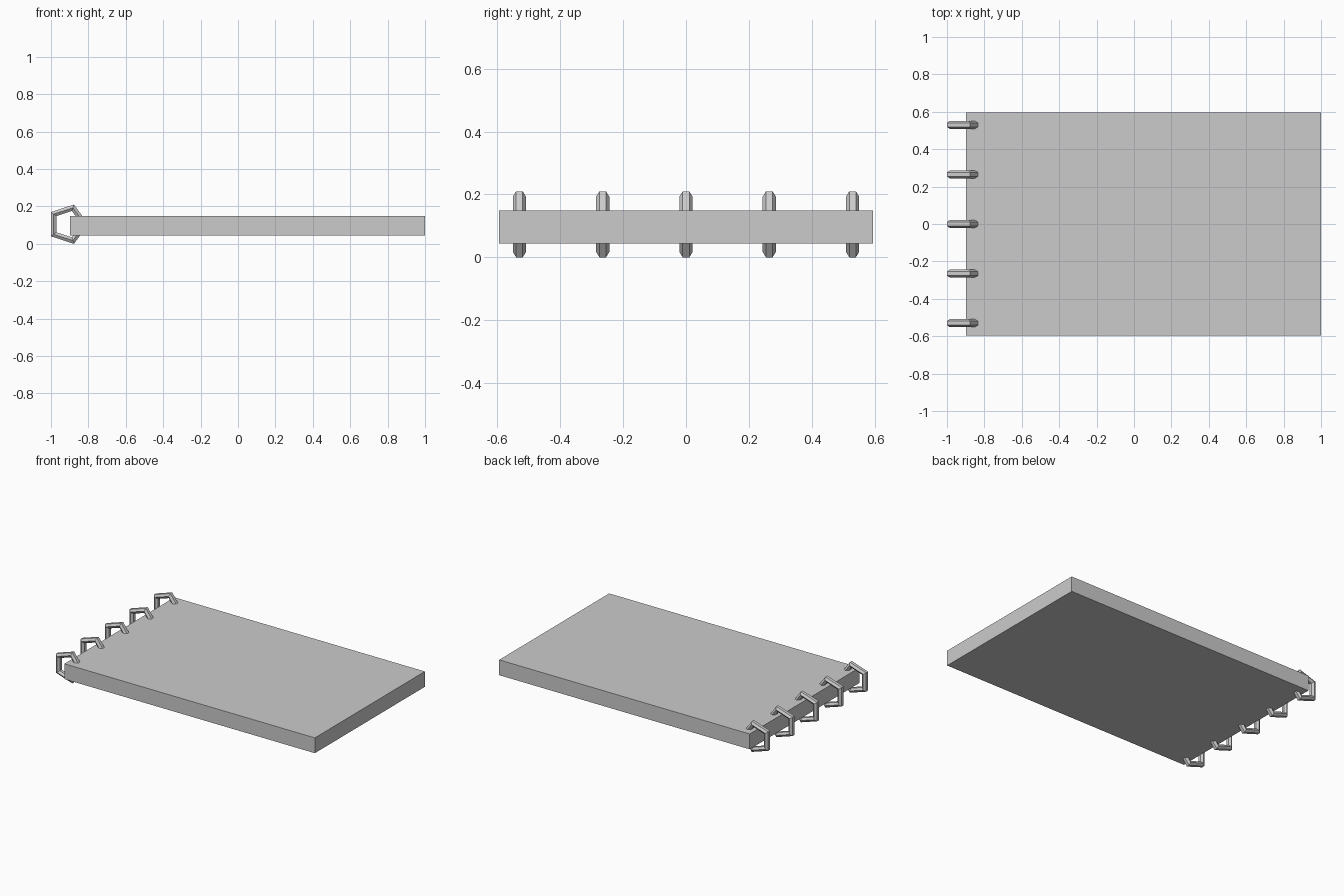
import bpy, bmesh
from math import sin, cos, pi

if "Cube" in bpy.data.objects:
    bpy.data.objects.remove(bpy.data.objects["Cube"])

# Pad block
bpy.ops.mesh.primitive_cube_add(size=1, location=(0.05, 0, 0.097))
pad = bpy.context.object
pad.name = "pad_block"
pad.scale = (1.897, 1.19, 0.105)
bpy.ops.object.transform_apply(location=False, rotation=False, scale=True)


def ring_mesh(major, minor, sides, section):
    """Low-poly ring around the y axis with a flat-faced outer rim."""
    bm = bmesh.new()
    loops = []
    for i in range(sides):
        a = 2 * pi * i / sides
        loop = []
        for j in range(section):
            b = 2 * pi * (j + 0.5) / section
            r = major + minor * cos(b)
            loop.append(bm.verts.new((r * cos(a), minor * sin(b), r * sin(a))))
        loops.append(loop)
    for i in range(sides):
        p, q = loops[i], loops[(i + 1) % sides]
        for j in range(section):
            k = (j + 1) % section
            bm.faces.new((p[j], q[j], q[k], p[k]))
    bmesh.ops.recalc_face_normals(bm, faces=bm.faces)
    me = bpy.data.meshes.new("binding_ring")
    bm.to_mesh(me)
    bm.free()
    return me


# Five binding rings along the left edge
mesh = ring_mesh(0.0922, 0.021, 5, 6)
for n in range(5):
    ring = bpy.data.objects.new(f"binding_ring_{n + 1}", mesh)
    ring.location = (-0.911, (n - 2) * 0.265, 0.105)
    bpy.context.collection.objects.link(ring)
